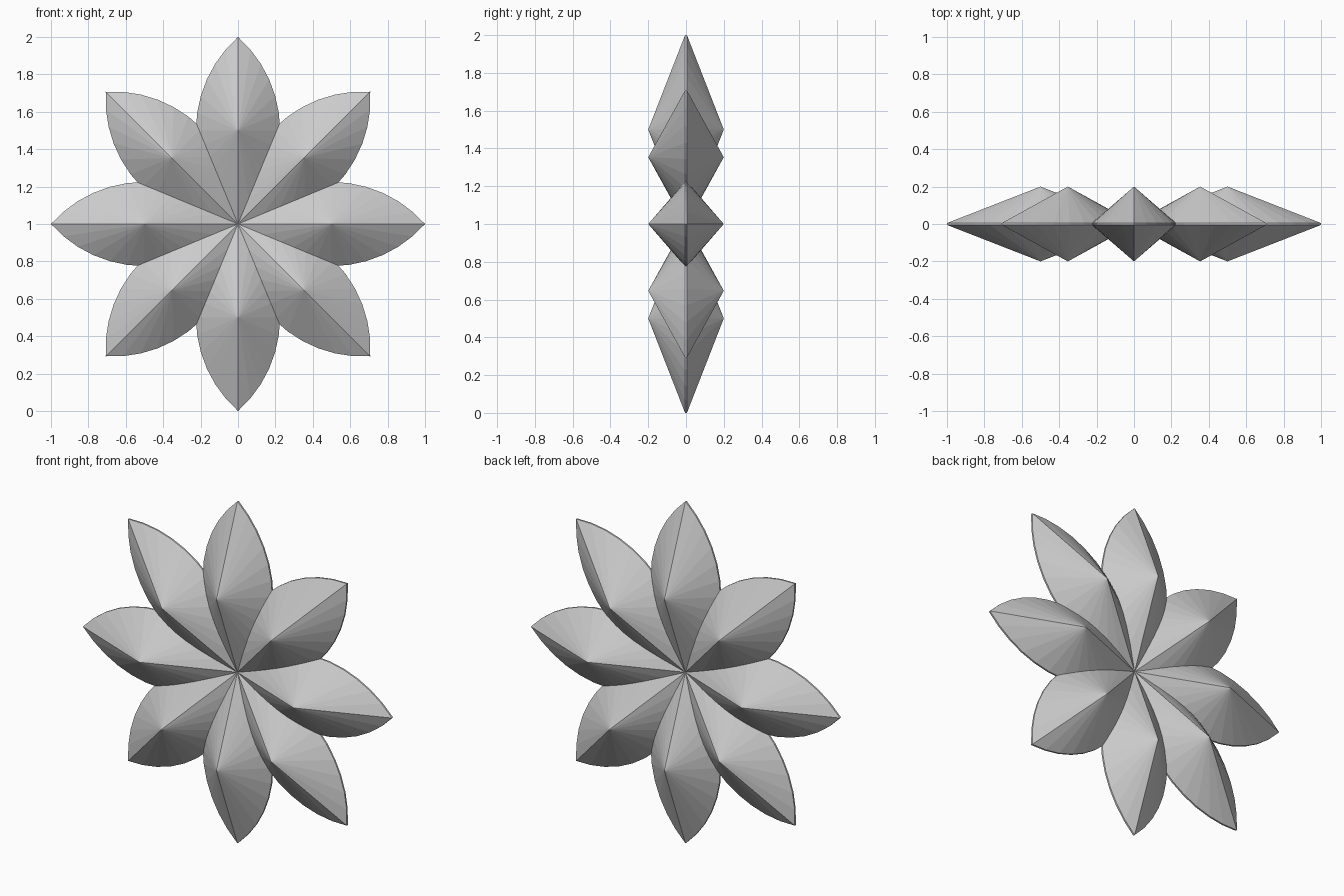
import bpy
import bmesh
import math

PETALS = 8
LENGTH = 1.0       # petal length from flower centre to tip
HALF_WIDTH = 0.225
DEPTH = 0.2        # height of the ridge peak on each side
RIM = 0.005        # half thickness of the petal edge
STEPS = 12         # segments along each curved side

cube = bpy.data.objects.get("Cube")
if cube:
    bpy.data.objects.remove(cube, do_unlink=True)

# Plain grey material
grey = bpy.data.materials.new("light_grey")
grey.use_nodes = True
colour = (0.6, 0.6, 0.6, 1.0)
grey.diffuse_color = colour
grey.node_tree.nodes["Principled BSDF"].inputs["Base Color"].default_value = colour


def petal_outline():
    """Lens outline made of two circular arcs, as (x, z) points."""
    half = LENGTH / 2
    radius = (half ** 2 + HALF_WIDTH ** 2) / (2 * HALF_WIDTH)
    sweep = math.asin(half / radius)
    side = []
    for i in range(STEPS + 1):
        a = -sweep + 2 * sweep * i / STEPS
        x = radius * math.cos(a) - (radius - HALF_WIDTH)
        side.append((max(x, 0.0), half + radius * math.sin(a)))
    return side + [(-x, z) for x, z in reversed(side[1:-1])]


def petal_mesh():
    """Facets fan out from a peak on the front and on the back."""
    bm = bmesh.new()
    outline = petal_outline()
    rings = []
    for s in (-1, 1):
        ring = [bm.verts.new((x, s * RIM, z)) for x, z in outline]
        peak = bm.verts.new((0, s * DEPTH, LENGTH / 2))
        for a, b in zip(ring, ring[1:] + ring[:1]):
            bm.faces.new((a, b, peak))
        rings.append(ring)
    # Thin edge joining the two sides
    front, back = rings
    for i in range(len(front)):
        j = (i + 1) % len(front)
        bm.faces.new((front[i], front[j], back[j], back[i]))
    bmesh.ops.recalc_face_normals(bm, faces=bm.faces)
    mesh = bpy.data.meshes.new("petal")
    bm.to_mesh(mesh)
    bm.free()
    mesh.materials.append(grey)
    return mesh


# Ring of petals around the flower centre
mesh = petal_mesh()
for i in range(PETALS):
    petal = bpy.data.objects.new(f"petal_{i + 1}", mesh)
    petal.location = (0, 0, LENGTH)
    petal.rotation_euler = (0, 2 * math.pi * i / PETALS, 0)
    bpy.context.collection.objects.link(petal)
